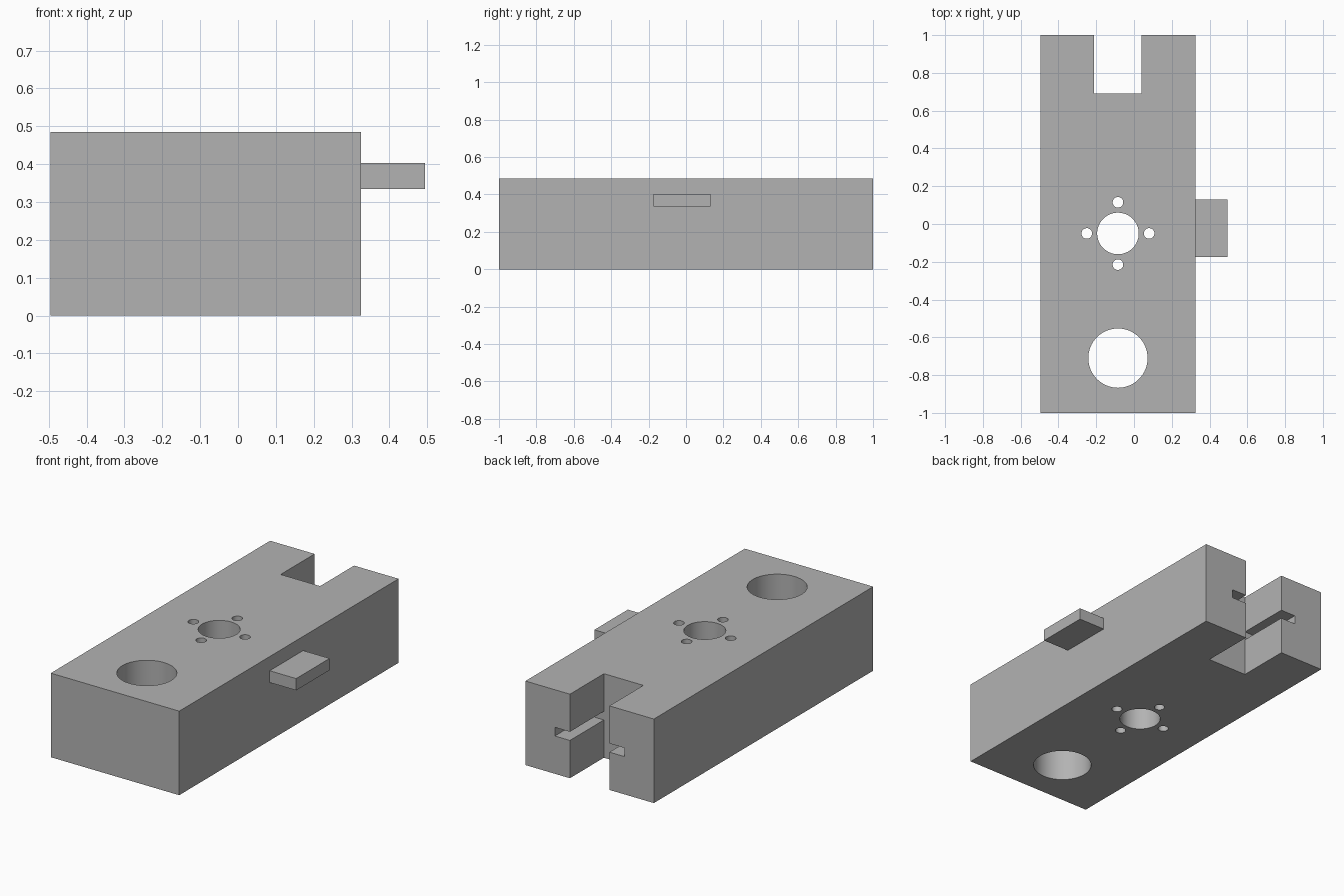
import bpy
import bmesh
import math
from mathutils import Matrix, Vector

cube = bpy.data.objects.get("Cube")
if cube:
    bpy.data.objects.remove(cube, do_unlink=True)

GREY = (0.45, 0.45, 0.45, 1.0)
grey = bpy.data.materials.new("plain grey")
grey.use_nodes = True
grey.diffuse_color = GREY
grey.node_tree.nodes["Principled BSDF"].inputs["Base Color"].default_value = GREY


def add_object(name, bm):
    bmesh.ops.recalc_face_normals(bm, faces=bm.faces[:])
    mesh = bpy.data.meshes.new(name)
    bm.to_mesh(mesh)
    bm.free()
    mesh.materials.append(grey)
    obj = bpy.data.objects.new(name, mesh)
    bpy.context.collection.objects.link(obj)
    return obj


def box(name, low, high):
    low, high = Vector(low), Vector(high)
    bm = bmesh.new()
    bmesh.ops.create_cube(bm, size=1)
    bmesh.ops.scale(bm, vec=high - low, verts=bm.verts)
    bmesh.ops.translate(bm, vec=(low + high) / 2, verts=bm.verts)
    return add_object(name, bm)


def cut(target, cutter):
    mod = target.modifiers.new("cut", "BOOLEAN")
    mod.operation = "DIFFERENCE"
    mod.solver = "EXACT"
    mod.object = cutter
    bpy.context.view_layer.objects.active = target
    bpy.ops.object.modifier_apply(modifier=mod.name)
    bpy.data.objects.remove(cutter, do_unlink=True)


HEIGHT = 0.485
MID_X = -0.085

# Main block and the tab on its left side
block = box("block", (-0.495, -1, 0), (0.325, 1, HEIGHT))
tab = box("side_tab", (0.325, -0.175, 0.335), (0.494, 0.13, 0.403))

# Back slot with a groove in each wall: cross-shaped profile swept along y
SLOT, GROOVE = 0.126, 0.222
GROOVE_LOW, GROOVE_HIGH = 0.218, 0.268
right_half = [(SLOT, -0.1), (SLOT, GROOVE_LOW), (GROOVE, GROOVE_LOW),
              (GROOVE, GROOVE_HIGH), (SLOT, GROOVE_HIGH), (SLOT, HEIGHT + 0.1)]
profile = right_half + [(-x, z) for x, z in reversed(right_half)]
bm = bmesh.new()
face = bm.faces.new([bm.verts.new((MID_X + x, 0.69, z)) for x, z in profile])
swept = bmesh.ops.extrude_face_region(bm, geom=[face])["geom"]
bmesh.ops.translate(bm, vec=(0, 0.5, 0),
                    verts=[v for v in swept if isinstance(v, bmesh.types.BMVert)])
cut(block, add_object("slot_cutter", bm))

# Through holes: large front hole, central bore and four small holes round it
BORE_Y, RING = -0.05, 0.165
holes = [(MID_X, -0.71, 0.157), (MID_X, BORE_Y, 0.11)]
for i in range(4):
    a = i * math.pi / 2
    holes.append((MID_X + RING * math.cos(a), BORE_Y + RING * math.sin(a), 0.028))
bm = bmesh.new()
for x, y, r in holes:
    bmesh.ops.create_cone(bm, cap_ends=True, segments=64, radius1=r, radius2=r,
                          depth=1, matrix=Matrix.Translation((x, y, HEIGHT / 2)))
cut(block, add_object("hole_cutter", bm))

# Smooth hole walls, sharp edges
bpy.ops.object.select_all(action="DESELECT")
block.select_set(True)
bpy.context.view_layer.objects.active = block
bpy.ops.object.shade_smooth_by_angle(angle=math.radians(30))
